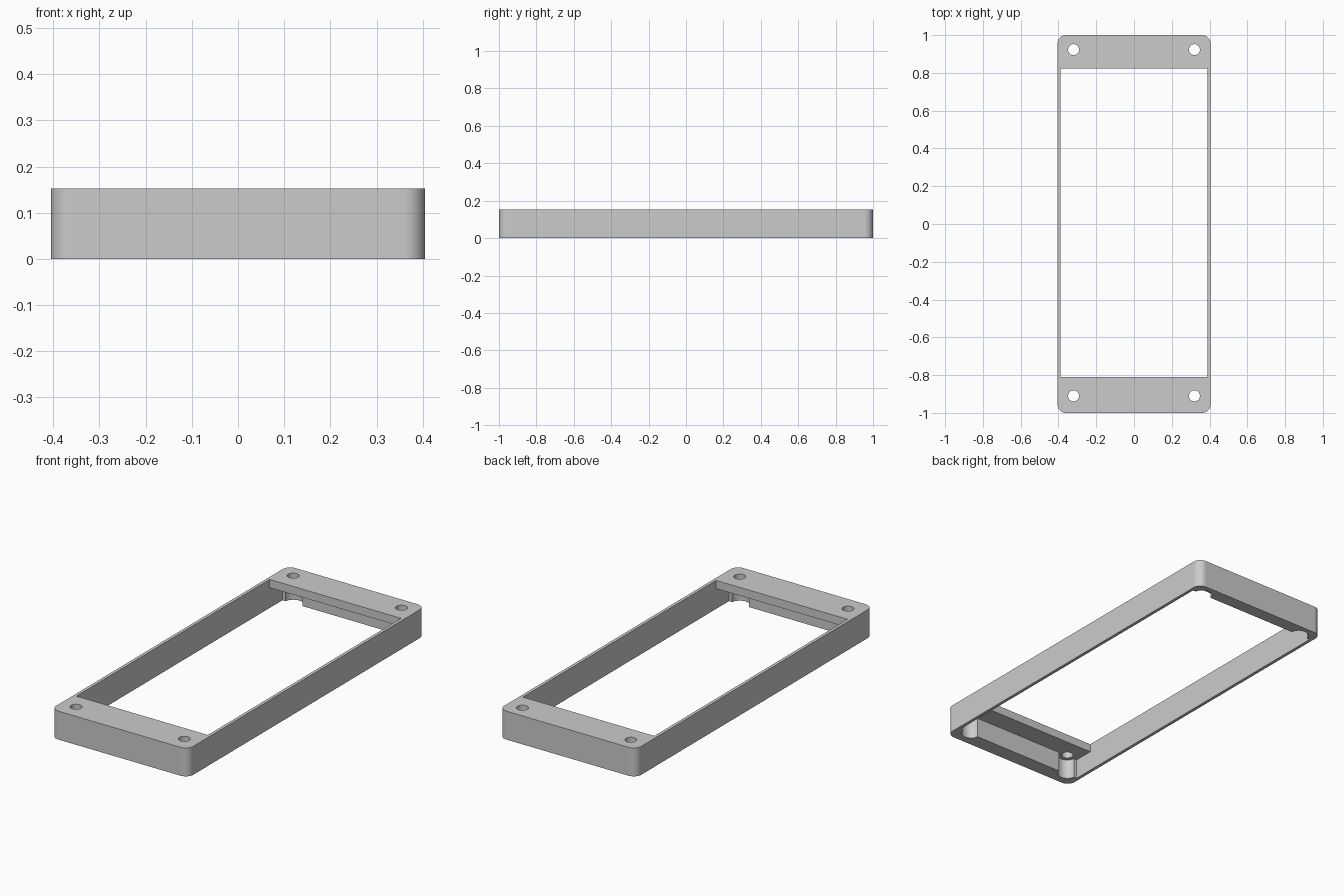
import bpy, bmesh, math

if "Cube" in bpy.data.objects:
    bpy.data.objects.remove(bpy.data.objects["Cube"])

H = 0.152            # total height
PLATE_Z = 0.108      # underside of the end plates
HX = 0.388           # half width of the opening
OFF = 0.0065         # inner features sit slightly towards the back


def prism(name, pts, z0, z1):
    """Closed upright prism from a counter-clockwise outline."""
    bm = bmesh.new()
    base = bm.faces.new([bm.verts.new((x, y, z0)) for x, y in pts])
    new = bmesh.ops.extrude_face_region(bm, geom=[base])["geom"]
    bmesh.ops.translate(bm, vec=(0, 0, z1 - z0),
                        verts=[v for v in new if isinstance(v, bmesh.types.BMVert)])
    bmesh.ops.recalc_face_normals(bm, faces=bm.faces[:])
    me = bpy.data.meshes.new(name)
    bm.to_mesh(me)
    bm.free()
    ob = bpy.data.objects.new(name, me)
    bpy.context.collection.objects.link(ob)
    return ob


def arc(cx, cy, r, a0, a1, n):
    return [(cx + r * math.cos(a0 + (a1 - a0) * i / n),
             cy + r * math.sin(a0 + (a1 - a0) * i / n)) for i in range(n + 1)]


def rect(x0, x1, y0, y1):
    return [(x0, y0), (x1, y0), (x1, y1), (x0, y1)]


def circle(cx, cy, r, n=40):
    return arc(cx, cy, r, 0, 2 * math.pi, n)[:-1]


def cut(target, cutter):
    mod = target.modifiers.new("cut", 'BOOLEAN')
    mod.operation = 'DIFFERENCE'
    mod.solver = 'EXACT'
    mod.object = cutter
    bpy.context.view_layer.update()
    dg = bpy.context.evaluated_depsgraph_get()
    me = bpy.data.meshes.new_from_object(target.evaluated_get(dg))
    target.modifiers.clear()
    target.data = me
    bpy.data.objects.remove(cutter)


# Outer body with rounded vertical corners
R = 0.045
outline = []
for k, (sx, sy) in enumerate([(1, 1), (-1, 1), (-1, -1), (1, -1)]):
    a = k * math.pi / 2
    outline += arc(sx * (0.405 - R), sy * (1 - R), R, a, a + math.pi / 2, 12)
frame = prism("mounting_frame", outline, 0, H)

# Recess under the end plates, then the through opening
cut(frame, prism("recess_cutter", rect(-HX, HX, OFF - 0.9235, OFF + 0.9235), -0.1, PLATE_Z))
cut(frame, prism("opening_cutter", rect(-HX, HX, OFF - 0.8155, OFF + 0.8155), -0.2, 0.3))

# Screw holes with wider round pockets below the plates
for sx in (-1, 1):
    for sy in (-1, 1):
        c = (sx * 0.32, OFF + sy * 0.9165)
        cut(frame, prism("pocket_cutter", circle(*c, 0.05), -0.1, PLATE_Z))
        cut(frame, prism("hole_cutter", circle(*c, 0.029), -0.2, 0.3))

# Smooth rounded parts, sharp edges kept
me = frame.data
me.shade_smooth()
me.set_sharp_from_angle(angle=math.radians(30))
wn = frame.modifiers.new("weighted_normals", 'WEIGHTED_NORMAL')
wn.keep_sharp = True

# Single grey colour
mat = bpy.data.materials.new("grey_plastic")
mat.diffuse_color = (0.6, 0.6, 0.6, 1)
mat.use_nodes = True
mat.node_tree.nodes["Principled BSDF"].inputs["Base Color"].default_value = mat.diffuse_color
me.materials.clear()
me.materials.append(mat)
